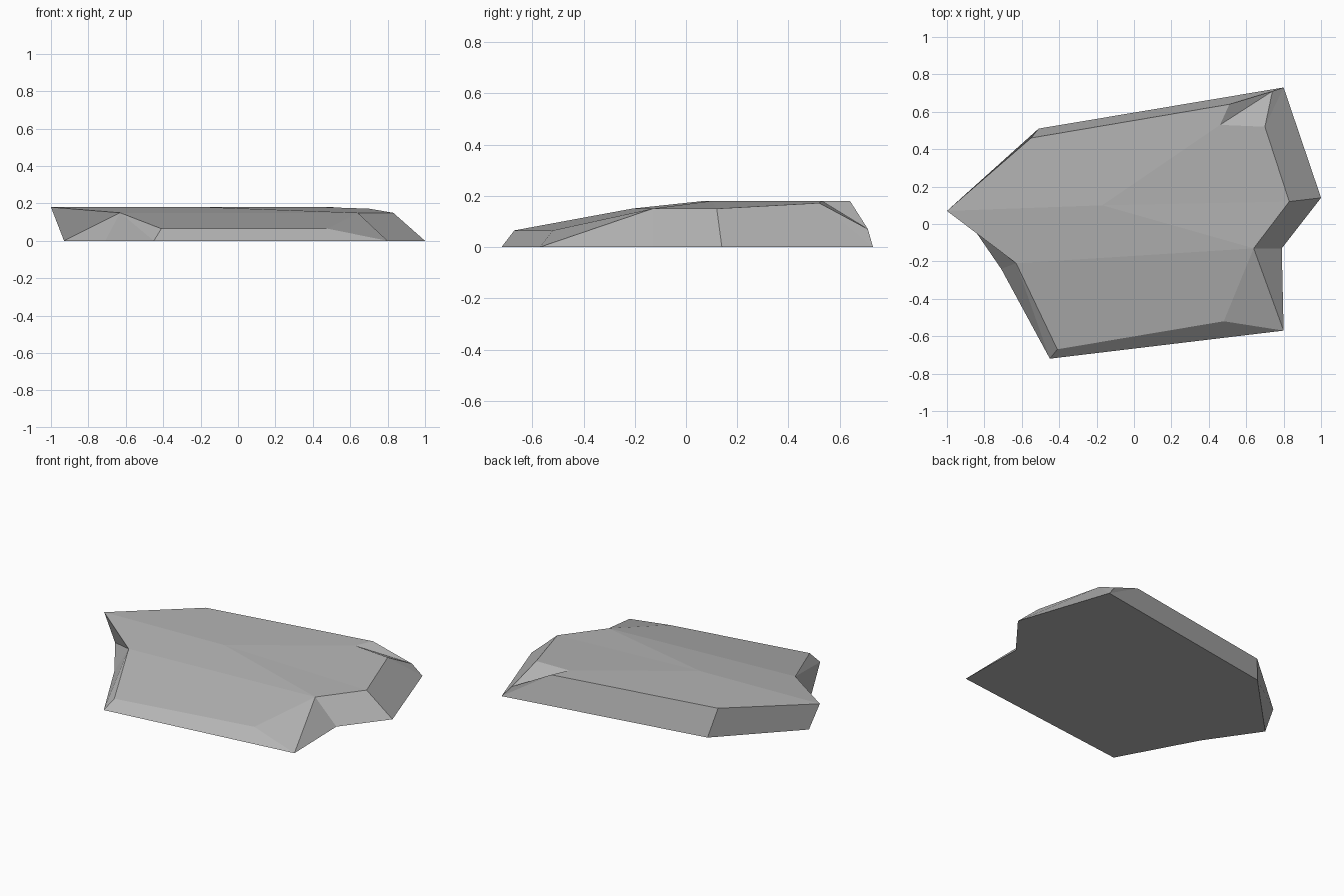
import bpy
import bmesh

# Remove the default cube
default_cube = bpy.data.objects.get("Cube")
if default_cube:
    bpy.data.objects.remove(default_cube, do_unlink=True)


def make_material(name, color):
    mat = bpy.data.materials.new(name)
    mat.use_nodes = True
    mat.diffuse_color = color
    mat.node_tree.nodes["Principled BSDF"].inputs["Base Color"].default_value = color
    return mat


# Ground outline of the slab, running round from the right-hand tip (lower case)
base_outline = {
    "a": (-.93, .08), "b": (-.51, .51), "c": (.80, .73), "d": (1, .14),
    "e": (.79, -.13), "f": (.80, -.57), "g": (-.45, -.72), "h": (-.71, -.24),
}

# Corners of the worn upper surface (upper case), grouped by height
crest, shoulder, lip = .18, .15, .065
upper_corners = {
    # High back plateau
    "A": (-1, .07, crest), "B": (-.55, .46, crest), "C": (.51, .64, crest),
    "D": (.46, .53, crest), "K": (-.17, .10, crest), "E": (.70, .52, .172),
    # Middle ridge
    "F": (.83, .12, shoulder), "G": (.64, -.13, shoulder), "J": (-.63, -.21, shoulder),
    # Low front edge and the foot of the chipped corner
    "H": (.48, -.52, lip), "I": (-.41, -.67, lip), "L": (.74, .71, .07),
}

# Facets, each listed by its corners
plateau = ["ABCDK", "KDE", "KEF", "KFG"]
front_slopes = ["AKGJ", "JGHI"]
chipped_corner = ["CLD", "DLE"]
back_sides = ["ABba", "BCcb", "CLc"]
left_sides = ["ELc", "EcdF", "FdeG", "Gef", "GfH"]
front_side = ["HfgI"]
right_sides = ["IgJ", "Jgh", "Jha", "JaA"]
underside = ["".join(base_outline)]

facets = (plateau + front_slopes + chipped_corner + back_sides
          + left_sides + front_side + right_sides + underside)

# Build the closed stone
bm = bmesh.new()
corners = {key: bm.verts.new((x, y, 0)) for key, (x, y) in base_outline.items()}
corners.update({key: bm.verts.new(point) for key, point in upper_corners.items()})
for facet in facets:
    bm.faces.new([corners[key] for key in facet])
bmesh.ops.recalc_face_normals(bm, faces=bm.faces)

mesh = bpy.data.meshes.new("rock_slab")
bm.to_mesh(mesh)
bm.free()
mesh.materials.append(make_material("stone grey", (.46, .46, .46, 1)))

rock_slab = bpy.data.objects.new("rock_slab", mesh)
bpy.context.collection.objects.link(rock_slab)
